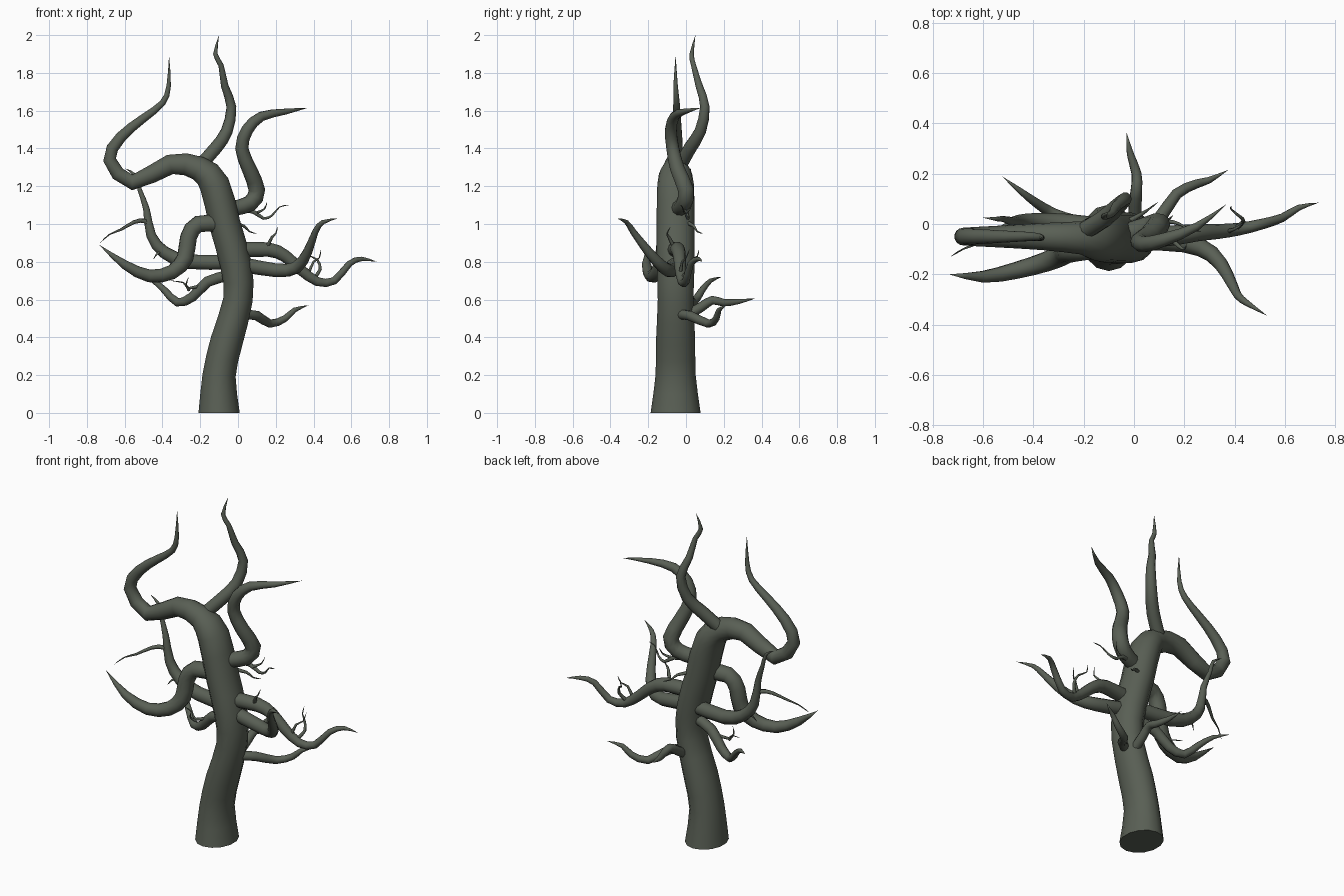
import bpy, bmesh, math
from mathutils import Vector

bark = bpy.data.materials.new("bark")
bark.diffuse_color = (0.10, 0.115, 0.09, 1)


def smooth_path(pts, steps):
    """Catmull-Rom through (x, y, z, radius) points."""
    p = [Vector(q) for q in pts]
    p = [2 * p[0] - p[1]] + p + [2 * p[-1] - p[-2]]
    out = []
    for i in range(1, len(p) - 2):
        a, b, c, d = p[i - 1:i + 3]
        for s in range(steps):
            t = s / steps
            out.append(0.5 * (2 * b + (c - a) * t + (2 * a - 5 * b + 4 * c - d) * t * t
                              + (3 * b - a - 3 * c + d) * t ** 3))
    return out + [p[-2]]


def limb(name, pts, sides=10, steps=2, flat_start=False):
    """Tapering tube along a path, ending in a point."""
    path = smooth_path(pts, steps)
    pos = [q.to_3d() for q in path]
    bm = bmesh.new()
    rings = []
    side = Vector((0, 1, 0))
    last = len(pos) - 1
    for i, c in enumerate(pos[:-1]):
        tan = (pos[i + 1] - pos[max(i - 1, 0)]).normalized()
        if flat_start and i == 0:
            tan = Vector((0, 0, 1))
        side = side - tan * side.dot(tan)
        if side.length < 0.05:
            side = tan.orthogonal()
        side.normalize()
        up = tan.cross(side)
        r = max(path[i][3], 0.003)
        # thick wood is a little deeper front to back
        k = 1.18 if flat_start and r > 0.07 else 1.0
        ring = []
        for j in range(sides):
            a = 2 * math.pi * j / sides
            ring.append(bm.verts.new(c + side * (math.cos(a) * r * k) + up * (math.sin(a) * r)))
        rings.append(ring)
    tip = bm.verts.new(pos[last])
    for r0, r1 in zip(rings, rings[1:]):
        for j in range(sides):
            n = (j + 1) % sides
            bm.faces.new((r0[j], r0[n], r1[n], r1[j]))
    for j in range(sides):
        bm.faces.new((rings[-1][j], rings[-1][(j + 1) % sides], tip))
    bm.faces.new(rings[0][::-1])
    bmesh.ops.recalc_face_normals(bm, faces=bm.faces)
    for f in bm.faces:
        f.smooth = len(f.verts) <= 4
    mesh = bpy.data.meshes.new(name)
    bm.to_mesh(mesh)
    bm.free()
    mesh.materials.append(bark)
    ob = bpy.data.objects.new(name, mesh)
    bpy.context.collection.objects.link(ob)
    return ob


def twig(name, pts, r=0.012):
    n = len(pts) - 1
    limb(name, [(*p, r * (1 - i / n)) for i, p in enumerate(pts)], sides=6)


# Trunk, bending over into the long left limb
limb("trunk", [
    (-.10, -.055, 0, .112), (-.10, -.055, .2, .09), (-.06, -.055, .38, .088),
    (.0, -.055, .6, .08), (-.01, -.055, .78, .085), (-.07, -.055, 1.0, .085),
    (-.125, -.055, 1.21, .082), (-.21, -.055, 1.295, .066), (-.36, -.05, 1.315, .054),
    (-.56, -.05, 1.22, .042), (-.68, -.05, 1.34, .035), (-.62, -.05, 1.46, .03),
    (-.5, -.05, 1.56, .023), (-.4, -.05, 1.64, .017), (-.367, -.055, 1.73, .012),
    (-.365, -.055, 1.895, 0)], sides=14, flat_start=True)

# Main limbs
limb("top_limb", [
    (-.21, -.035, 1.3, .036), (-.12, .02, 1.4, .036), (-.06, .075, 1.49, .032),
    (-.035, .1, 1.62, .026), (-.07, .07, 1.73, .02), (-.09, .04, 1.84, .014),
    (-.12, .03, 1.9, .012), (-.1, .05, 2.0, 0)])
limb("upper_right_limb", [
    (-.03, -.04, 1.08, .042), (.065, -.01, 1.11, .044), (.1, 0, 1.18, .044),
    (.06, -.045, 1.29, .04), (.02, -.07, 1.4, .035), (.05, -.08, 1.5, .032),
    (.125, -.06, 1.57, .026), (.25, -.01, 1.595, .016), (.37, .08, 1.615, 0)])
limb("left_front_limb", [
    (-.08, -.08, 1.0, .048), (-.21, -.1, 1.0, .046), (-.262, -.11, .93, .045),
    (-.28, -.12, .82, .045), (-.35, -.15, .745, .04), (-.47, -.185, .725, .034),
    (-.6, -.21, .785, .024), (-.735, -.2, .89, 0)])
limb("right_front_limb", [
    (.0, -.06, .79, .042), (.2, -.075, .755, .038), (.31, -.12, .77, .033),
    (.37, -.2, .855, .025), (.41, -.28, .96, .017), (.45, -.315, 1.01, .012),
    (.53, -.365, 1.03, 0)])
limb("right_limb", [
    (-.02, -.06, .86, .043), (.16, -.045, .865, .04), (.25, -.035, .83, .034),
    (.33, -.03, .76, .03), (.42, -.02, .695, .025), (.51, 0, .7, .021),
    (.59, .025, .79, .017), (.655, .065, .815, .012), (.735, .085, .8, 0)])
limb("left_limb", [
    (-.02, -.03, .8, .042), (-.26, 0, .8, .04), (-.39, .01, .85, .034),
    (-.46, .01, .94, .027), (-.485, .01, 1.08, .018), (-.52, .02, 1.18, .012),
    (-.545, .02, 1.26, .009), (-.6, .025, 1.295, 0)])
limb("left_low_limb", [
    (-.04, -.03, .73, .03), (-.16, -.01, .695, .03), (-.24, .01, .615, .027),
    (-.32, .04, .585, .023), (-.39, .085, .65, .018), (-.45, .13, .7, .012),
    (-.525, .19, .72, 0)])
limb("right_low_limb", [
    (.02, -.04, .52, .026), (.1, .02, .515, .026), (.17, .12, .472, .022),
    (.25, .16, .5, .018), (.3, .175, .545, .013), (.375, .215, .57, 0)])
limb("back_limb", [
    (0, -.02, .5, .027), (.005, .08, .56, .026), (.01, .14, .597, .023),
    (.01, .2, .583, .02), (-.015, .28, .59, .014), (-.03, .365, .605, 0)])

# Fine twigs
twig("left_long_twig", [(-.46, .01, .96), (-.49, 0, 1.015), (-.55, -.03, 1.01),
                        (-.62, -.075, .97), (-.68, -.1, .945), (-.73, -.13, .9)], .017)
twig("upper_twig", [(-.01, -.02, 1.08), (.08, 0, 1.065), (.135, .01, 1.03),
                    (.18, .0, 1.045), (.22, -.02, 1.09), (.27, -.03, 1.1)], .015)
twig("upper_twig_fork", [(.1, 0, 1.06), (.14, .02, 1.08), (.155, .035, 1.12)], .009)
twig("upper_back_twig", [(-.04, 0, 1.01), (.03, .04, .99), (.06, .06, .96), (.1, .09, .95)])
twig("right_front_twig", [(.15, -.06, .87), (.18, -.09, .93), (.2, -.1, .95), (.21, -.08, .99)])
twig("right_twig", [(.4, -.02, .71), (.435, .01, .76), (.42, .03, .81), (.385, .06, .83),
                    (.39, .07, .87)])
twig("right_twig_fork", [(.37, -.03, .73), (.4, -.02, .8), (.43, 0, .82), (.44, .02, .87)], .01)
twig("left_low_twig", [(-.18, 0, .68), (-.26, -.03, .66), (-.29, -.02, .69),
                       (-.36, .0, .7)], .011)
twig("left_low_twig_fork", [(-.26, -.03, .65), (-.275, -.06, .68), (-.26, -.07, .72)], .009)
twig("left_inner_twig", [(-.4, .0, .86), (-.43, -.02, .84), (-.45, -.03, .81)], .01)
